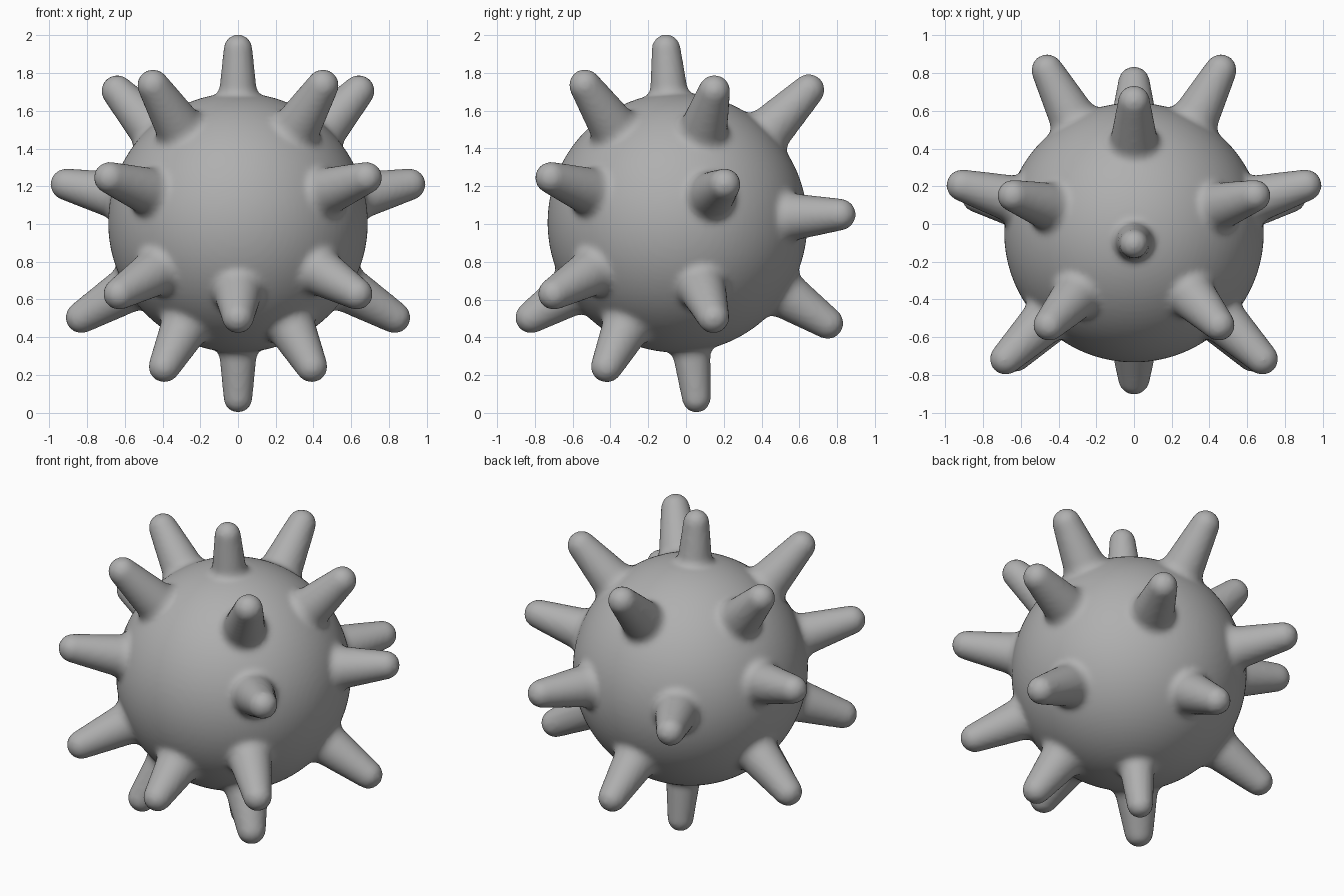
import bpy, bmesh
from math import sin, cos, pi
from mathutils import Vector

if "Cube" in bpy.data.objects:
    bpy.data.objects.remove(bpy.data.objects["Cube"])

CENTRE = Vector((0, -0.045, 1.007))
RADIUS = 0.688

# Centres of the rounded spike tips: paired spikes are mirrored in x
PAIRED = [(0.45, -0.535, 1.735), (0.64, 0.15, 1.705), (0.91, 0.205, 1.21),
          (0.68, -0.715, 1.245), (0.83, 0.145, 0.505), (0.63, -0.70, 0.63),
          (0.39, -0.42, 0.245), (0.46, 0.815, 1.05)]
SINGLE = [(0, -0.82, 0.505), (0, 0.65, 1.71), (0, 0.75, 0.475)]
SLIM = [(0, -0.105, 1.928), (0, 0.055, 0.077)]

bm = bmesh.new()


def spike(tip, r_tip, r_base):
    """Lathed tapered spike with a flared foot and a round end."""
    axis = Vector(tip) - CENTRE
    length = axis.length
    turn = Vector((0, 0, 1)).rotation_difference(axis.normalized())
    profile = [(r_base + 0.04, 0.60), (r_base + 0.036, 0.667),
               (r_base + 0.013, 0.685), (r_base, 0.715)]
    profile += [(r_tip * cos(a), length + r_tip * sin(a))
                for a in [0.15 + i * 0.235 for i in range(6)]]
    n = 32
    rings = []
    for r, h in profile:
        rings.append([bm.verts.new(CENTRE + turn @ Vector(
            (r * cos(2 * pi * k / n), r * sin(2 * pi * k / n), h))) for k in range(n)])
    for low, high in zip(rings, rings[1:]):
        for k in range(n):
            j = (k + 1) % n
            bm.faces.new((low[k], low[j], high[j], high[k]))
    bm.faces.new(rings[0][::-1])
    end = bm.verts.new(CENTRE + turn @ Vector((0, 0, length + r_tip)))
    for k in range(n):
        bm.faces.new((rings[-1][k], rings[-1][(k + 1) % n], end))


# Round body
ball = bmesh.ops.create_uvsphere(bm, u_segments=96, v_segments=48, radius=RADIUS)
bmesh.ops.translate(bm, verts=ball["verts"], vec=CENTRE)

# Spikes
for x, y, z in PAIRED:
    for side in (1, -1):
        spike((side * x, y, z), 0.084, 0.122)
for tip in SINGLE:
    spike(tip, 0.084, 0.122)
for tip in SLIM:
    spike(tip, 0.076, 0.098)

mesh = bpy.data.meshes.new("spiked_ball")
bm.to_mesh(mesh)
bm.free()
obj = bpy.data.objects.new("spiked_ball", mesh)
bpy.context.collection.objects.link(obj)

# Dark grey skin
grey = bpy.data.materials.new("dark_grey")
grey.diffuse_color = (0.43, 0.43, 0.43, 1)
grey.use_nodes = True
grey.node_tree.nodes["Principled BSDF"].inputs["Base Color"].default_value = grey.diffuse_color
mesh.materials.append(grey)

# Fuse into one skin and soften the joins
fuse = obj.modifiers.new("fuse", 'REMESH')
fuse.mode = 'VOXEL'
fuse.voxel_size = 0.016
fuse.use_smooth_shade = True
soften = obj.modifiers.new("soften", 'SMOOTH')
soften.factor = 0.5
soften.iterations = 4
